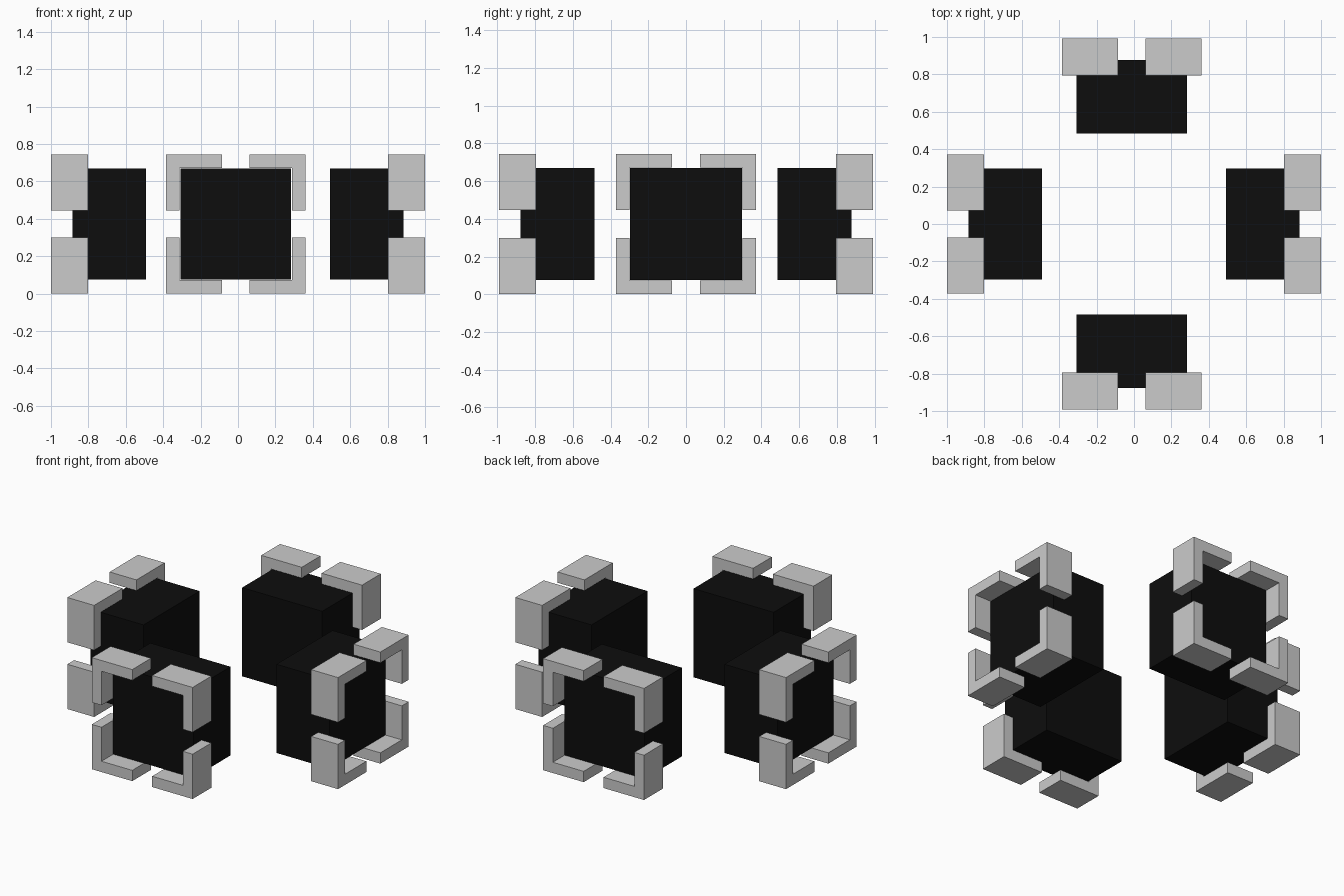
import bpy, bmesh
from math import pi
from mathutils import Matrix, Vector

if "Cube" in bpy.data.objects:
    bpy.data.objects.remove(bpy.data.objects["Cube"])

black = bpy.data.materials.new("black")
black.diffuse_color = (0.004, 0.004, 0.004, 1)
black.use_nodes = True
black.node_tree.nodes["Principled BSDF"].inputs["Base Color"].default_value = black.diffuse_color

ZC = 0.3725                 # height of the module centre
OUT, IN, T = 0.3725, 0.0735, 0.072   # bracket outer edge, inner end, leg thickness


def make_object(name, bm, matrix, material=None):
    bm.transform(matrix)
    bmesh.ops.recalc_face_normals(bm, faces=bm.faces)
    mesh = bpy.data.meshes.new(name)
    bm.to_mesh(mesh)
    bm.free()
    if material:
        mesh.materials.append(material)
    obj = bpy.data.objects.new(name, mesh)
    bpy.context.collection.objects.link(obj)
    return obj


def block(name, near, far, matrix):
    # Solid black block, outward direction is local +x
    bm = bmesh.new()
    bmesh.ops.create_cube(bm, size=1)
    bmesh.ops.scale(bm, vec=(far - near, 0.592, 0.592), verts=bm.verts)
    bmesh.ops.translate(bm, vec=((near + far) / 2, 0, 0), verts=bm.verts)
    make_object(name, bm, matrix, black)


def bracket(name, near, far, sy, sz, matrix):
    # L profile around one corner, extruded outward
    profile = [(OUT, OUT), (IN, OUT), (IN, OUT - T), (OUT - T, OUT - T),
               (OUT - T, IN), (OUT, IN)]
    bm = bmesh.new()
    face = bm.faces.new([bm.verts.new((near, sy * y, sz * z)) for y, z in profile])
    ext = bmesh.ops.extrude_face_region(bm, geom=[face])
    verts = [v for v in ext["geom"] if isinstance(v, bmesh.types.BMVert)]
    bmesh.ops.translate(bm, vec=(far - near, 0, 0), verts=verts)
    make_object(name, bm, matrix)


# Four modules around the centre: side, angle, sideways offset, radial shift
modules = [("right", 0, 0, 0), ("back", pi / 2, -0.0125, -0.007),
           ("left", pi, 0, 0), ("front", -pi / 2, -0.0125, -0.007)]
for side, angle, dx, dr in modules:
    m = Matrix.Translation(Vector((dx, 0, ZC))) @ Matrix.Rotation(angle, 4, "Z")
    block(f"{side}_block", 0.491 + dr, 0.884 + dr, m)
    for sy in (-1, 1):
        for sz in (-1, 1):
            label = f"{side}_corner_bracket_{'upper' if sz > 0 else 'lower'}_{'a' if sy < 0 else 'b'}"
            bracket(label, 0.802 + dr, 1.0 + dr, sy, sz, m)
